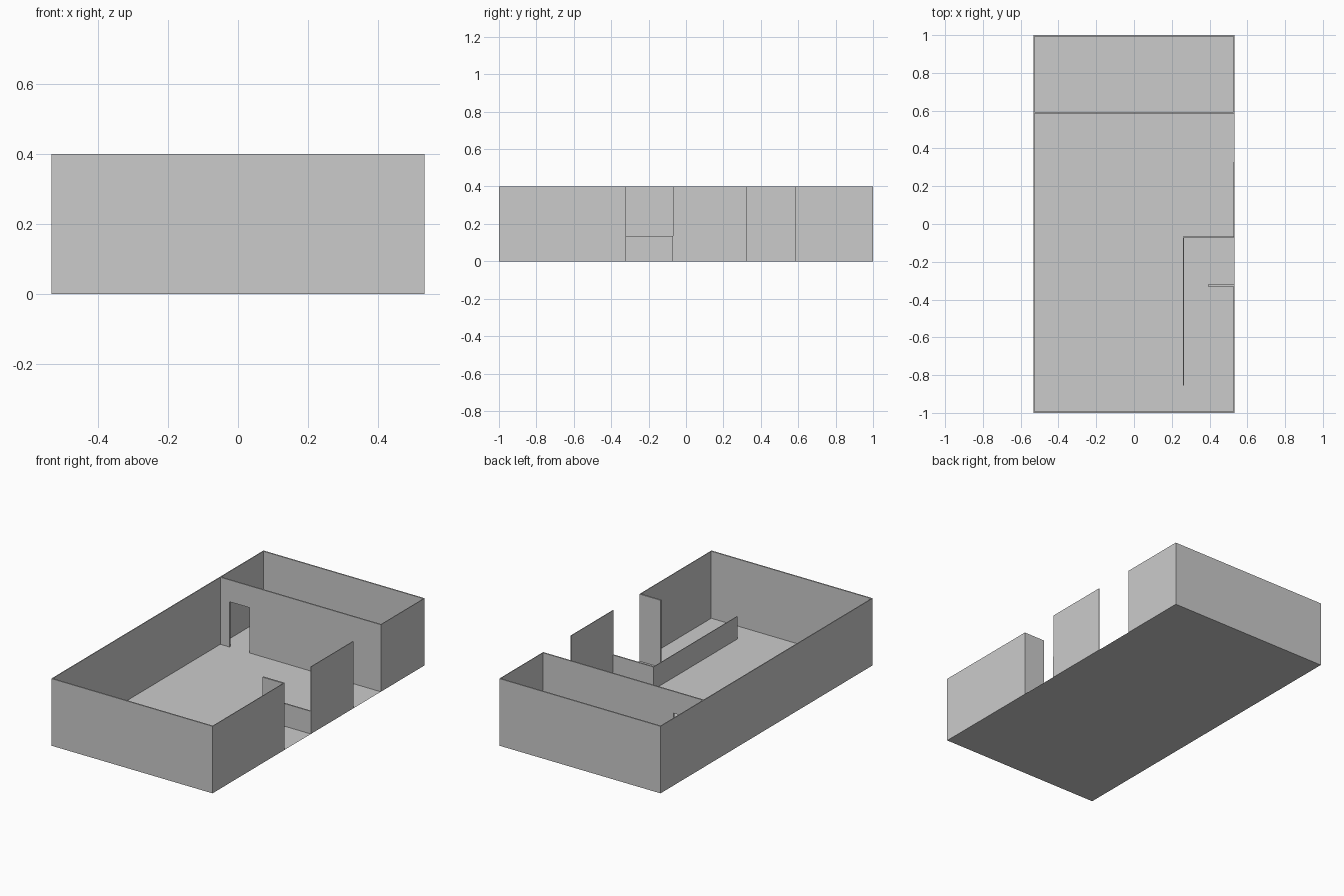
import bpy, bmesh
from mathutils import Vector

if "Cube" in bpy.data.objects:
    bpy.data.objects.remove(bpy.data.objects["Cube"])

X, Y, H = 0.532, 1.0, 0.4      # half width, half length, wall height
LOW = 0.135                    # counter height


def panel(name, outline, push=None):
    """Flat outline, optionally extruded along push to give it thickness."""
    bm = bmesh.new()
    face = bm.faces.new([bm.verts.new(p) for p in outline])
    if push:
        geo = bmesh.ops.extrude_face_region(bm, geom=[face], use_keep_orig=True)
        moved = [v for v in geo["geom"] if isinstance(v, bmesh.types.BMVert)]
        bmesh.ops.translate(bm, verts=moved, vec=Vector(push))
        bmesh.ops.recalc_face_normals(bm, faces=bm.faces)
    mesh = bpy.data.meshes.new(name)
    bm.to_mesh(mesh)
    bm.free()
    obj = bpy.data.objects.new(name, mesh)
    bpy.context.collection.objects.link(obj)
    return obj


def wall_x(name, x0, x1, y, t, h=H):
    """Wall running along x, thickness t towards +y."""
    return panel(name, [(x0, y, 0), (x1, y, 0), (x1, y, h), (x0, y, h)], (0, t, 0))


def wall_y(name, x, y0, y1, t, h=H):
    """Wall running along y, thickness t towards +x."""
    return panel(name, [(x, y0, 0), (x, y1, 0), (x, y1, h), (x, y0, h)], (t, 0, 0))


# Floor sheet
panel("floor", [(-X, -Y, 0), (-X, Y, 0), (X, Y, 0), (X, -Y, 0)])

# Outer walls
wall_x("front_wall", -X, X, -Y, 0.008)
wall_x("back_wall", -X, X, Y - 0.008, 0.008)
wall_y("left_wall", -X, -Y, Y, 0.005)

# Right wall in three pieces, leaving two full-height openings
for i, (a, b) in enumerate([(-Y, -0.325), (-0.07, 0.327), (0.586, Y)]):
    wall_y(f"right_wall_{i + 1}", X - 0.004, a, b, 0.004)

# Partition with a doorway near the left wall
p, d0, d1, dh = 0.586, -0.467, -0.333, 0.27
profile = [(-X, 0), (d0, 0), (d0, dh), (d1, dh), (d1, 0), (X, 0), (X, H), (-X, H)]
panel("partition_wall", [(x, p, z) for x, z in profile], (0, 0.008, 0))

# Short return wall beside the entrance
wall_x("entrance_return_wall", 0.393, X, -0.33, 0.01)

# Low L-shaped counter wall
wall_x("counter_end", 0.26, X, -0.073, 0.008, LOW)
wall_y("counter_front", 0.26, -0.855, -0.065, 0.004, LOW)
